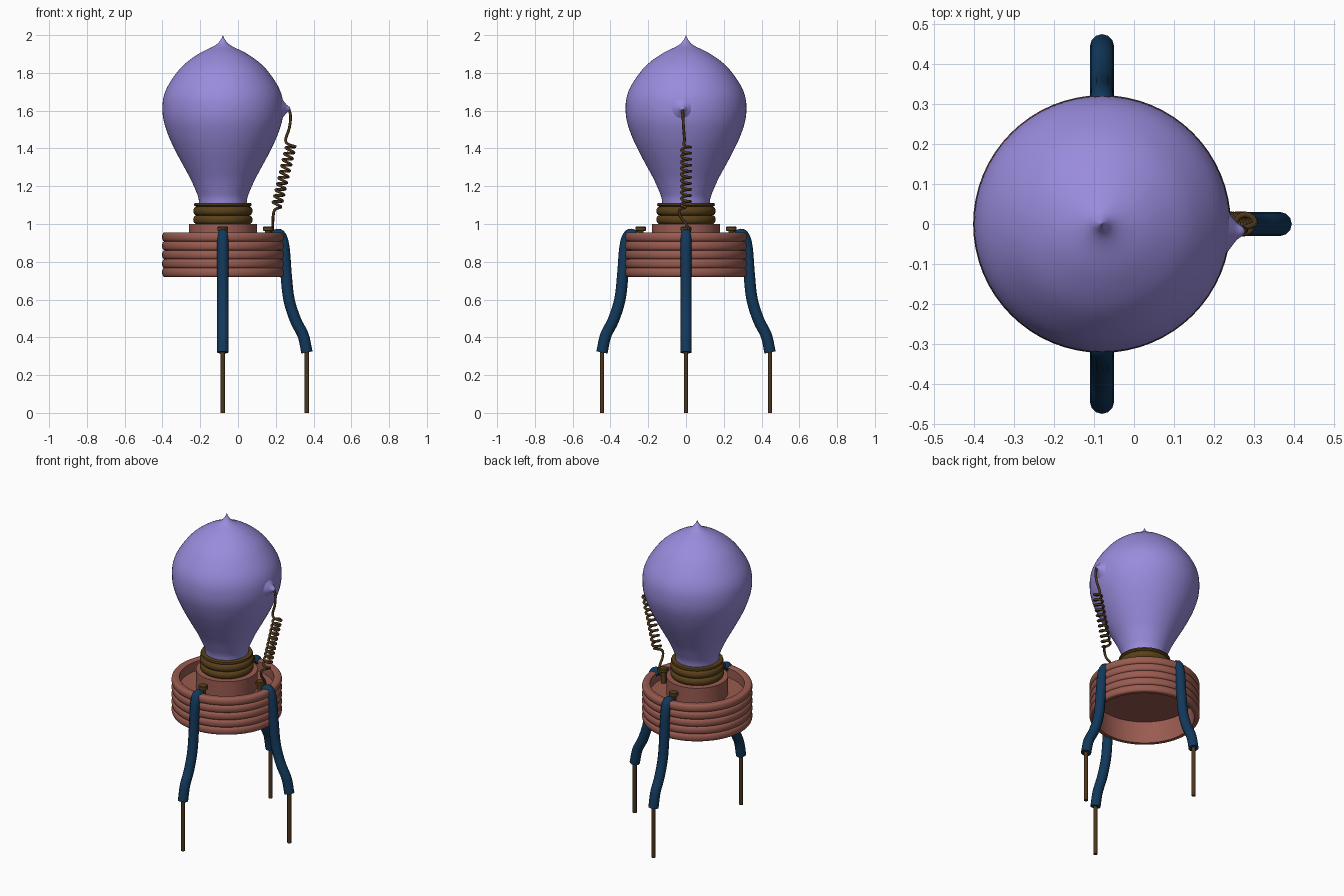
import bpy, bmesh, math
from mathutils import Vector

if "Cube" in bpy.data.objects:
    bpy.data.objects.remove(bpy.data.objects["Cube"])

AX = -0.08  # x of the lamp's vertical axis


def material(name, rgb):
    m = bpy.data.materials.new(name)
    m.diffuse_color = (*rgb, 1)
    m.use_nodes = True
    m.node_tree.nodes["Principled BSDF"].inputs["Base Color"].default_value = m.diffuse_color
    return m


GLASS = material("violet_glass", (0.32, 0.26, 0.72))
CLAY = material("red_ceramic", (0.32, 0.105, 0.08))
BRASS = material("brass", (0.10, 0.052, 0.01))
BLUE = material("blue_insulation", (0.006, 0.04, 0.105))
COPPER = material("dark_copper", (0.07, 0.037, 0.012))


def smooth_path(pts, n=5):
    """Catmull-Rom curve through the points."""
    p = [Vector(q) for q in pts]
    p = [2 * p[0] - p[1]] + p + [2 * p[-1] - p[-2]]
    out = []
    for a, b, c, d in zip(p, p[1:], p[2:], p[3:]):
        for i in range(n):
            t = i / n
            out.append(0.5 * (2 * b + (c - a) * t + (2 * a - 5 * b + 4 * c - d) * t * t
                              + (3 * b - a - 3 * c + d) * t ** 3))
    return out + [p[-2]]


def finish(ob, mat, angle=40):
    ob.data.materials.clear()
    ob.data.materials.append(mat)
    bpy.ops.object.select_all(action='DESELECT')
    ob.select_set(True)
    bpy.context.view_layer.objects.active = ob
    if ob.type == 'CURVE':
        bpy.ops.object.convert(target='MESH')
        ob = bpy.context.object
    bpy.ops.object.shade_smooth_by_angle(angle=math.radians(angle))
    return ob


def lathe(name, profile, mat, loc=(AX, 0, 0), segs=64, angle=40):
    """Spin an (r, z) profile around z."""
    bm = bmesh.new()
    vs = [bm.verts.new((max(r, 0), 0, z)) for r, z in profile]
    es = [bm.edges.new(e) for e in zip(vs, vs[1:])]
    bmesh.ops.spin(bm, geom=vs + es, cent=(0, 0, 0), axis=(0, 0, 1),
                   angle=2 * math.pi, steps=segs, use_duplicate=False)
    bmesh.ops.remove_doubles(bm, verts=bm.verts, dist=1e-5)
    bmesh.ops.recalc_face_normals(bm, faces=bm.faces)
    me = bpy.data.meshes.new(name)
    bm.to_mesh(me)
    bm.free()
    ob = bpy.data.objects.new(name, me)
    ob.location = loc
    bpy.context.collection.objects.link(ob)
    return finish(ob, mat, angle)


def wire(name, pts, radius, mat, res=3):
    cu = bpy.data.curves.new(name, 'CURVE')
    cu.dimensions = '3D'
    cu.bevel_depth = radius
    cu.bevel_resolution = res
    cu.use_fill_caps = True
    sp = cu.splines.new('POLY')
    sp.points.add(len(pts) - 1)
    for q, p in zip(sp.points, pts):
        q.co = (*p, 1)
    ob = bpy.data.objects.new(name, cu)
    bpy.context.collection.objects.link(ob)
    return finish(ob, mat, 50)


# Glass bulb with pointed tip
bulb = [(0.0, 2.0), (0.012, 1.975), (0.042, 1.945), (0.13, 1.9), (0.215, 1.835),
        (0.28, 1.75), (0.312, 1.68), (0.32, 1.61), (0.312, 1.54), (0.285, 1.46),
        (0.25, 1.385), (0.21, 1.31), (0.172, 1.24), (0.145, 1.18), (0.13, 1.14), (0.125, 1.1)]
lathe("glass_bulb", smooth_path(bulb), GLASS, angle=60)

# Pulled glass nub where the spring wire enters
nub = lathe("glass_nub", smooth_path([(0.075, 0.0), (0.045, 0.022), (0.022, 0.04), (0.01, 0.056), (0.0, 0.06)]),
            GLASS, loc=(0.217, -0.018, 1.61), segs=24, angle=60)
nub.rotation_euler = (0, math.pi / 2, 0)

# Brass screw cap with rounded threads
cap = [(0, 0.99), (0.14, 0.99)]
for i in range(2):
    for k in range(9):
        a = math.pi * k / 8
        cap.append((0.14 + 0.017 * math.sin(a), 1.0 + 0.046 * (i + (1 - math.cos(a)) / 2)))
cap += [(0.148, 1.095), (0.153, 1.1), (0.15, 1.11), (0.12, 1.113), (0, 1.113)]
lathe("brass_cap", cap, BRASS)

# Ceramic base: ribbed outside, recessed top with pedestal, hollow underneath
base = [(0, 1.0), (0.18, 1.0), (0.18, 0.89), (0.275, 0.89), (0.275, 0.95), (0.282, 0.955), (0.31, 0.955)]
for i in range(5):
    for k in range(9):
        a = math.pi * k / 8
        base.append((0.31 + 0.012 * math.sin(a), 0.955 - 0.047 * (i + (1 - math.cos(a)) / 2)))
base += [(0.29, 0.72), (0.29, 0.86), (0, 0.86)]
lathe("ceramic_base", base, CLAY)

# Three legs: screw, blue insulated cable and bare wire foot
cable = [(0.27, 0.935), (0.295, 0.945), (0.313, 0.92), (0.325, 0.86), (0.335, 0.73),
         (0.35, 0.6), (0.385, 0.49), (0.425, 0.41), (0.445, 0.32)]
for side, (dx, dy) in {"front": (0, -1), "right": (1, 0), "back": (0, 1)}.items():
    def out(r, z):
        return (AX + dx * r, dy * r, z)
    lathe(side + "_terminal_screw",
          [(0, 0.88), (0.016, 0.88), (0.016, 0.962), (0.028, 0.965), (0.028, 0.982), (0.024, 0.986), (0, 0.986)],
          BRASS, loc=out(0.24, 0), segs=20)
    wire(side + "_insulation", smooth_path([out(*p) for p in cable]), 0.03, BLUE, 4)
    wire(side + "_bare_foot", [out(0.445, 0.34), out(0.445, 0)], 0.012, COPPER)
    wire(side + "_bare_end", [out(0.235, 0.945), out(0.285, 0.94)], 0.012, COPPER)

# Coiled wire from bulb nub to the right screw
top, bottom, turns = Vector((0.28, 0, 1.415)), Vector((0.205, 0, 1.095)), 10
axis = (bottom - top).normalized()
u = axis.cross(Vector((0, 1, 0))).normalized()
coil = []
for i in range(turns * 16 + 1):
    a = 2 * math.pi * i / 16
    coil.append(top.lerp(bottom, i / (turns * 16)) + 0.024 * (u * math.cos(a) + Vector((0, 1, 0)) * math.sin(a)))
lead_in = smooth_path([(0.268, -0.018, 1.615), (0.278, -0.016, 1.57), (0.272, -0.013, 1.51),
                       (0.252, -0.008, 1.445), (0.268, -0.012, 1.422), coil[0]])
lead_out = smooth_path([coil[-1], (0.195, -0.034, 1.075), (0.186, -0.03, 1.04), (0.184, 0.0, 1.0),
                        (0.182, 0.018, 0.965), (0.165, 0.016, 0.955)])
wire("spring_wire", lead_in[:-1] + coil + lead_out[1:], 0.0075, COPPER, 2)
